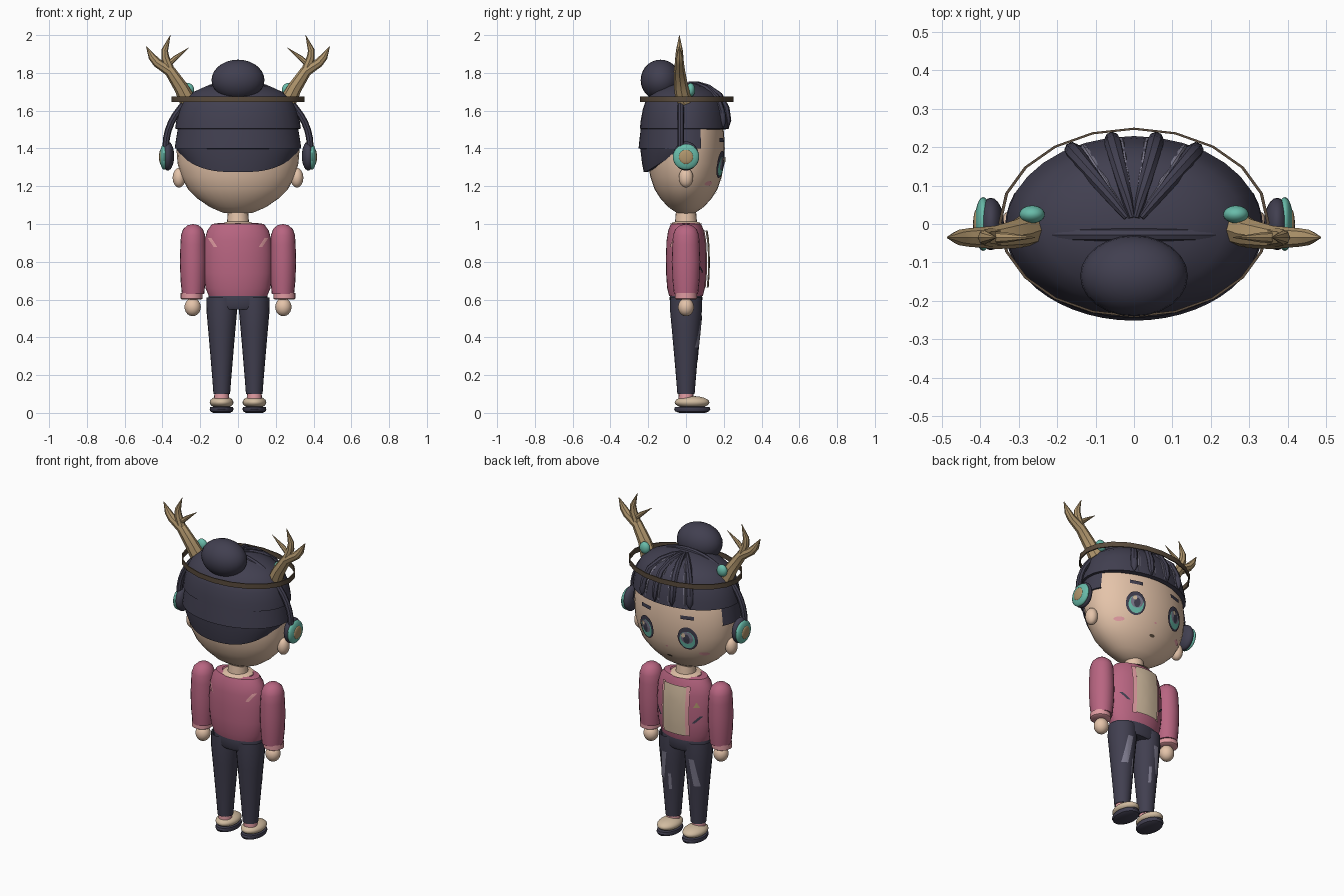
import bpy, bmesh, math
from mathutils import Vector
from mathutils.bvhtree import BVHTree

if "Cube" in bpy.data.objects:
    bpy.data.objects.remove(bpy.data.objects["Cube"])


def material(name, *rgb):
    m = bpy.data.materials.new(name)
    m.use_nodes = True
    m.diffuse_color = (*rgb, 1)
    m.node_tree.nodes["Principled BSDF"].inputs["Base Color"].default_value = (*rgb, 1)
    return m


DARK = material("charcoal", .053, .05, .08)
SKIN = material("skin", .78, .55, .40)
PINK = material("rose", .48, .13, .22)
PALE = material("pale pink", .75, .33, .36)
TAN = material("antler tan", .43, .30, .15)
BROWN = material("brown", .10, .07, .045)
TEAL = material("teal", .14, .50, .40)
GREY = material("lilac grey", .20, .19, .26)
CREAM = material("cream", .64, .50, .35)


def finish(name, bm, mat, smooth=40):
    me = bpy.data.meshes.new(name)
    bm.to_mesh(me)
    bm.free()
    me.materials.append(mat)
    ob = bpy.data.objects.new(name, me)
    bpy.context.collection.objects.link(ob)
    bpy.ops.object.select_all(action="DESELECT")
    ob.select_set(True)
    bpy.context.view_layer.objects.active = ob
    bpy.ops.object.shade_smooth_by_angle(angle=math.radians(smooth))
    return ob


def lathe(name, profile, mat, x=0, y=0, depth=1, start=0, end=360, n=32, warp=None):
    """Turned shape with an oval section; returns its surface for projection."""
    bm = bmesh.new()
    rings = []
    for i in range(n + 1):
        a = math.radians(start + (end - start) * i / n)
        ring = []
        for k, (r, z) in enumerate(profile):
            z = warp(k, a, z) if warp else z
            ring.append(bm.verts.new((x + r * math.cos(a), y + r * depth * math.sin(a), z)))
        rings.append(ring)
    for a, b in zip(rings, rings[1:]):
        for k in range(len(profile) - 1):
            bm.faces.new((a[k], b[k], b[k + 1], a[k + 1]))
    bmesh.ops.remove_doubles(bm, verts=bm.verts, dist=.0003)
    tree = BVHTree.FromBMesh(bm)
    finish(name, bm, mat)
    return tree


def ball(name, loc, scale, mat):
    bm = bmesh.new()
    bmesh.ops.create_uvsphere(bm, u_segments=24, v_segments=14, radius=1)
    for v in bm.verts:
        v.co = Vector(loc) + v.co * Vector(scale)
    finish(name, bm, mat)


def tube(name, pts, radii, mat, sides=8):
    bm = bmesh.new()
    pts = [Vector(p) for p in pts]
    rings = []
    for i, (p, r) in enumerate(zip(pts, radii)):
        t = (pts[min(i + 1, len(pts) - 1)] - pts[max(i - 1, 0)]).normalized()
        u = t.cross(Vector((0, 1, .01))).normalized()
        w = t.cross(u)
        angles = [math.tau * k / sides for k in range(sides)]
        rings.append([bm.verts.new(p + (u * math.cos(a) + w * math.sin(a)) * r) for a in angles])
    for a, b in zip(rings, rings[1:]):
        for k in range(sides):
            j = (k + 1) % sides
            bm.faces.new((a[k], a[j], b[j], b[k]))
    bm.faces.new(rings[0])
    bm.faces.new(rings[-1])
    bmesh.ops.recalc_face_normals(bm, faces=bm.faces)
    finish(name, bm, mat)


def oval(cx, cz, rx, rz, n=20):
    return [(cx + rx * math.cos(math.tau * i / n), cz + rz * math.sin(math.tau * i / n)) for i in range(n)]


def box(cx, cz, w, h, lean=0):
    return [(cx + s * w + t * lean, cz + t * h) for s, t in ((-1, -1), (1, -1), (1, 1), (-1, 1))]


def plate(name, outline, tree, mat, lift=.004, side=1):
    """Thin painted patch laid onto a surface, seen from +y (side=1) or -y."""
    edge = []
    for (ax, az), (bx, bz) in zip(outline, outline[1:] + outline[:1]):
        edge += [(ax + (bx - ax) * k / 4, az + (bz - az) * k / 4) for k in range(4)]
    cx = sum(p[0] for p in edge) / len(edge)
    cz = sum(p[1] for p in edge) / len(edge)
    bm = bmesh.new()

    def drop(px, pz):
        hit = tree.ray_cast(Vector((px, side, pz)), Vector((0, -side, 0)))
        pos = hit[0] if hit[0] else Vector((px, 0, pz))
        return bm.verts.new(pos + Vector((0, side * lift, 0)))

    rings = [[drop(cx + (px - cx) * s, cz + (pz - cz) * s) for px, pz in edge] for s in (1, .7, .4)]
    mid = drop(cx, cz)
    for k in range(len(edge)):
        j = (k + 1) % len(edge)
        for a, b in zip(rings, rings[1:]):
            bm.faces.new((a[k], a[j], b[j], b[k]))
        bm.faces.new((rings[-1][k], rings[-1][j], mid))
    bm.normal_update()
    flip = [f for f in bm.faces if f.normal.y * side < 0]
    bmesh.ops.reverse_faces(bm, faces=flip)
    finish(name, bm, mat)


# head and neck
head = lathe("head", [(0, 1.05), (.08, 1.06), (.15, 1.09), (.215, 1.135), (.265, 1.185), (.30, 1.25),
                      (.32, 1.32), (.326, 1.40), (.32, 1.48), (.30, 1.56), (.25, 1.64), (0, 1.70)],
             SKIN, depth=.63)
lathe("neck", [(.09, 1.002), (.058, 1.012), (.052, 1.08)], SKIN, n=20)

# layered hair: dome, middle band open at the face, nape
dome = lathe("hair_dome", [(.30, 1.50), (.333, 1.505), (.326, 1.55), (.31, 1.61), (.285, 1.66),
                           (.235, 1.70), (.16, 1.73), (.08, 1.745), (0, 1.75)], DARK, y=-.008, depth=.71)
lathe("hair_middle", [(.318, 1.51), (.328, 1.45), (.335, 1.40), (.30, 1.395)], DARK,
      y=-.01, depth=.72, start=158, end=382)
lathe("hair_nape", [(.332, 1.41), (.328, 1.38), (.318, 1.32), (.305, 1.275), (.28, 1.275)], DARK, y=-.01,
      depth=.70, start=185, end=355,
      warp=lambda k, a, z: z + (.09 * abs(math.cos(a)) ** 3 * (1.41 - z) / .135))
ball("hair_bun", (0, -.135, 1.762), (.14, .105, .108), DARK)


def comb(dx, dy, lift):
    """Path over the dome from the crown to the fringe."""
    path = []
    for up in (.23, .19, .15, .11, .07, .03, .005):
        f = 1 - up / .26
        d = Vector((dx * f, dy * f, up)).normalized()
        hit = dome.ray_cast(Vector((0, -.008, 1.506)), d)[0]
        path.append((hit or Vector((0, 0, 1.74))) + d * lift)
    return path


for s, side in ((1, "left"), (-1, "right")):
    # fringe locks and their lighter strands
    for i, (tx, gx) in enumerate(((.16, .125), (.05, .03))):
        tube(f"fringe_lock_{side}_{i}", comb(s * tx, .2, 0), (.008, .014, .018, .021, .023, .02, .004), DARK)
        tube(f"strand_{side}_{i}", comb(s * gx, .2, -.002), (.003, .006, .008, .009, .009, .006, .002), GREY, 6)

    # ears and headphone cups
    ball(f"ear_{side}", (s * .312, 0, 1.245), (.034, .038, .052), SKIN)
    ball(f"cup_{side}", (s * .372, 0, 1.36), (.034, .068, .077), DARK)
    ball(f"cup_cover_{side}", (s * .392, 0, 1.355), (.022, .07, .068), TEAL)
    ball(f"cup_centre_{side}", (s * .409, 0, 1.355), (.009, .038, .038), TAN)

    # antlers with three tines and a bead at the root
    y = -.035
    tube(f"antler_beam_{side}", [(s * .265, -.01, 1.65), (s * .30, -.025, 1.72), (s * .36, y, 1.81),
                                 (s * .43, y, 1.855), (s * .455, y, 1.885), (s * .485, y, 1.94)],
         (.045, .038, .03, .024, .02, .002), TAN)
    tube(f"antler_tine_top_{side}", [(s * .35, y, 1.79), (s * .385, y, 1.88), (s * .388, y, 1.92),
                                     (s * .358, y, 2)], (.026, .022, .018, .001), TAN)
    tube(f"antler_tine_inner_{side}", [(s * .375, y, 1.84), (s * .33, y, 1.88), (s * .258, y, 1.935)],
         (.016, .013, .001), TAN)
    ball(f"bead_{side}", (s * .265, .025, 1.71), (.033, .023, .036), TEAL)

    # face: eye, brow, cheek
    ex = s * .14
    plate(f"eye_outline_{side}", oval(ex, 1.315, .057, .072), head, DARK, .008)
    plate(f"eye_iris_{side}", oval(ex, 1.307, .044, .054), head, TEAL, .011)
    plate(f"eye_shade_{side}", oval(ex, 1.322, .036, .038), head, GREY, .014)
    plate(f"eye_pupil_{side}", oval(ex, 1.315, .018, .03), head, DARK, .017)
    plate(f"eye_glint_{side}", oval(ex + .016, 1.34, .012, .014), head, CREAM, .02)
    plate(f"brow_{side}", box(ex, 1.445, .038, .011), head, DARK, .008)
    plate(f"cheek_{side}", oval(s * .21, 1.215, .026, .012), head, PALE)

    # sleeve, cuff, hand
    lathe(f"sleeve_{side}", [(0, 1.0), (.03, .993), (.053, .972), (.064, .94), (.067, .89), (.07, .80),
                             (.066, .70), (.059, .63), (0, .63)], PINK, x=s * .238, depth=1.08, n=20)
    lathe(f"cuff_{side}", [(.058, .635), (.058, .605), (.05, .60), (0, .60)], PALE, x=s * .246, n=20)
    ball(f"hand_{side}", (s * .24, 0, .56), (.043, .042, .048), SKIN)

    # trouser leg, sock, shoe, sole
    leg = lathe(f"trouser_leg_{side}", [(.08, .61), (.081, .54), (.072, .44), (.06, .30), (.05, .18),
                                        (.044, .10), (0, .10)], DARK, x=s * .086, depth=1.04, n=20)
    plate(f"trouser_fade_{side}", box(s * .105, .43, .017, .085, s * -.012), leg, GREY)
    plate(f"trouser_mark_{side}", box(s * .065, .33, .008, .05), leg, GREY)
    lathe(f"sock_{side}", [(.038, .11), (.04, .07)], PALE, x=s * .087, n=16)
    ball(f"shoe_{side}", (s * .087, .032, .056), (.063, .092, .033), CREAM)
    lathe(f"sole_{side}", [(0, 0), (.045, 0), (.059, .008), (.063, .02), (.06, .032), (0, .034)],
          DARK, x=s * .087, y=.033, depth=1.52, n=24)

plate("nose", oval(0, 1.235, .008, .006), head, PALE)
plate("mouth", oval(0, 1.165, .018, .008), head, BROWN)

# circlet and headphone band
lathe("circlet", [(.352, 1.645), (.352, 1.675), (.344, 1.675), (.344, 1.645), (.352, 1.645)],
      BROWN, y=.004, depth=.70, n=20)
arc = [math.pi * k / 24 for k in range(25)]
tube("headphone_band", [(.382 * math.cos(a), -.028, 1.41 + .335 * math.sin(a)) for a in arc], [.018] * 25, DARK)

# jacket body and hips
torso = lathe("jacket", [(.14, .635), (.155, .62), (.172, .66), (.182, .74), (.183, .83), (.178, .91),
                         (.163, .965), (.138, 1.0), (.10, 1.005), (.088, .995)], PINK, depth=.58)
lathe("hips", [(.15, .65), (.157, .61), (.155, .565), (.14, .548), (0, .548)], DARK, depth=.55)

# shirt panel, lace edges and small patches
plate("shirt_panel", box(0, .815, .075, .15), torso, CREAM, .02)
for s, side in ((1, "left"), (-1, "right")):
    plate(f"lace_edge_{side}", box(s * .082, .815, .012, .152), torso, PALE, .013)
    plate(f"chest_slash_{side}", box(s * .13, .765, .008, .022, s * .02), torso, DARK)
    plate(f"back_slash_{side}", box(s * .135, .902, .01, .024, s * .016), torso, PALE, side=-1)
plate("chest_badge", [(-.145, .84), (-.11, .84), (-.127, .875)], torso, TAN)
